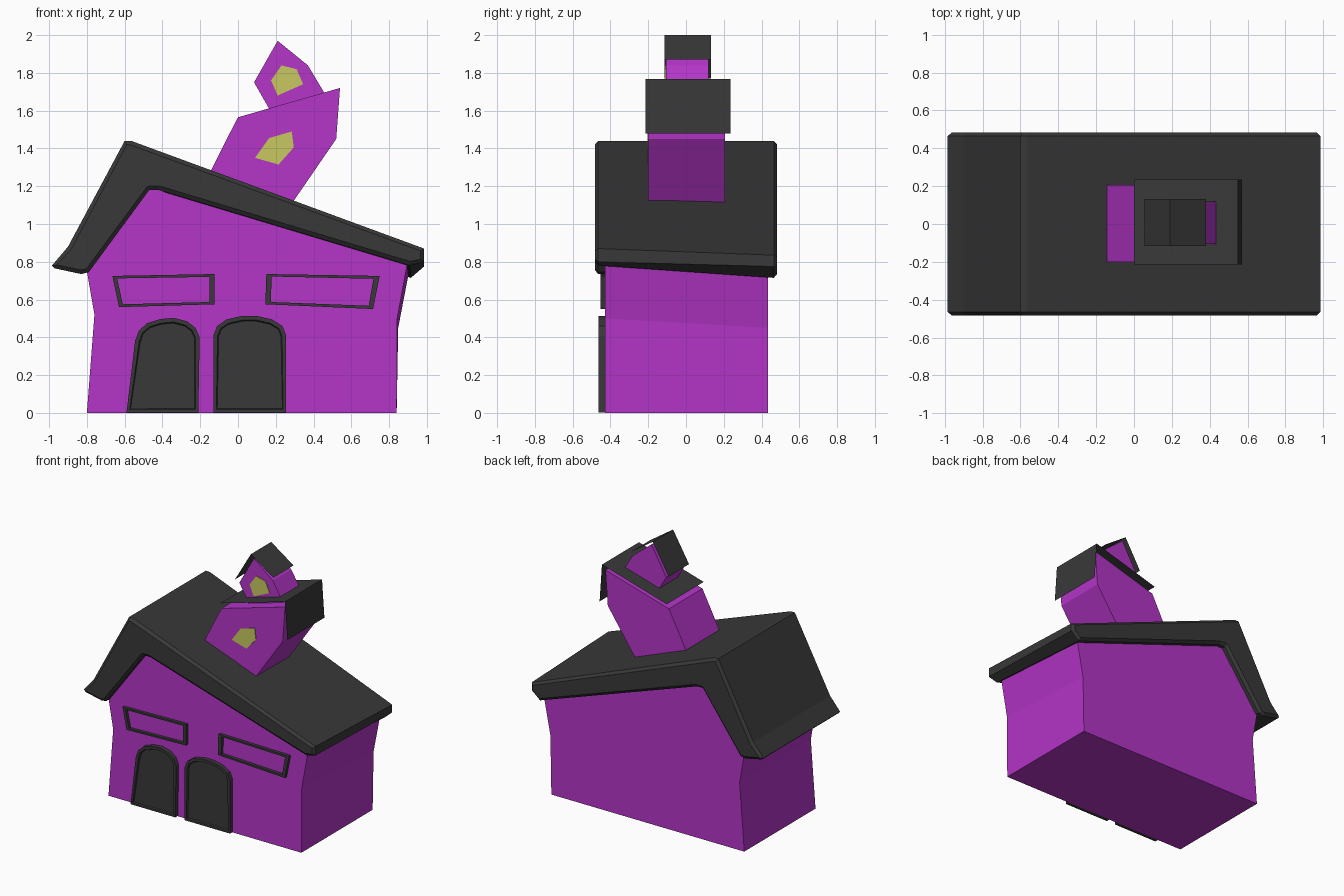
import bpy, bmesh

if "Cube" in bpy.data.objects:
    bpy.data.objects.remove(bpy.data.objects["Cube"])


def material(name, rgb):
    m = bpy.data.materials.new(name)
    m.diffuse_color = (*rgb, 1)
    m.use_nodes = True
    m.node_tree.nodes["Principled BSDF"].inputs["Base Color"].default_value = m.diffuse_color
    return m


PURPLE = material("purple_wall", (0.46, 0.035, 0.58))
DARK = material("dark_trim", (0.04, 0.04, 0.04))
YELLOW = material("yellow_glow", (0.58, 0.58, 0.12))


def finish(bm, name, mat):
    me = bpy.data.meshes.new(name)
    bm.to_mesh(me)
    bm.free()
    me.materials.append(mat)
    ob = bpy.data.objects.new(name, me)
    bpy.context.collection.objects.link(ob)
    return ob


def prism(name, mat, front, y0, y1, back=None, cap=None, rim=None):
    """Extrude an (x, z) profile from y0 to y1; cap = (inset, depth) on both
    ends, rim = (inset, depth) on the front end only."""
    bm = bmesh.new()
    a = [bm.verts.new((x, y0, z)) for x, z in front]
    b = [bm.verts.new((x, y1, z)) for x, z in (back or front)]
    n = len(a)
    caps = [bm.faces.new(a), bm.faces.new(b[::-1])]
    for i in range(n):
        j = (i + 1) % n
        bm.faces.new((a[j], a[i], b[i], b[j]))
    bmesh.ops.recalc_face_normals(bm, faces=bm.faces)
    if cap:
        for f in caps:
            bmesh.ops.inset_region(bm, faces=[f], thickness=cap[0], depth=cap[1])
    if rim:
        bmesh.ops.inset_region(bm, faces=caps[:1], thickness=rim[0], depth=0)
        bmesh.ops.inset_region(bm, faces=caps[:1], thickness=0.006, depth=rim[1])
    return finish(bm, name, mat)


def sheet(name, mat, path, y0, y1):
    """Thin folded roof sheet following an (x, z) path."""
    bm = bmesh.new()
    rows = [[bm.verts.new((x, y, z)) for y in (y0, y1)] for x, z in path]
    for p, q in zip(rows, rows[1:]):
        bm.faces.new((p[0], q[0], q[1], p[1]))
    return finish(bm, name, mat)


def frame(name, mat, outer, inner, y0, y1):
    """Four-sided window frame between two (x, z) outlines."""
    bm = bmesh.new()
    rings = [[bm.verts.new((x, y, z)) for x, z in p]
             for p, y in ((outer, y1), (outer, y0), (inner, y0), (inner, y1))]
    for k in range(4):
        r, s = rings[k], rings[(k + 1) % 4]
        for i in range(4):
            j = (i + 1) % 4
            bm.faces.new((r[i], r[j], s[j], s[i]))
    bmesh.ops.recalc_face_normals(bm, faces=bm.faces)
    return finish(bm, name, mat)


# crooked main house
left = [(-0.42, 1.2), (-0.48, 1.2), (-0.80, 0.75), (-0.76, 0.52), (-0.80, 0)]
prism("house_body", PURPLE,
      [(0.84, 0), (0.843, 0.5), (0.90, 0.81)] + left, -0.43, 0.435,
      back=[(0.84, 0), (0.848, 0.45), (0.905, 0.745)] + left)

# thick main roof with chamfered gable ends
roof_left = [(-0.42, 1.18), (-0.47, 1.18), (-0.79, 0.745), (-0.83, 0.735),
             (-0.97, 0.765), (-0.985, 0.78), (-0.90, 0.88), (-0.60, 1.44),
             (-0.565, 1.44)]
prism("main_roof", DARK,
      roof_left + [(0.985, 0.87), (0.985, 0.80), (0.91, 0.78)], -0.465, 0.465,
      back=roof_left + [(0.985, 0.835), (0.985, 0.775), (0.915, 0.715)],
      cap=(0.022, 0.018))

# leaning tower, its folded roof and window
prism("tower", PURPLE,
      [(-0.16, 1.25), (0.28, 1.10), (0.30, 1.13), (0.52, 1.45), (0.54, 1.72),
       (0.0, 1.565), (-0.07, 1.43)], -0.20, 0.207)
sheet("tower_roof", DARK, [(0.0, 1.61), (0.55, 1.768), (0.57, 1.48)], -0.215, 0.235)
prism("tower_window", YELLOW,
      [(0.09, 1.35), (0.215, 1.315), (0.295, 1.405), (0.285, 1.49), (0.165, 1.455)],
      -0.205, -0.19)

# small turret, its folded roof and window
prism("turret", PURPLE,
      [(0.165, 1.61), (0.46, 1.69), (0.37, 1.84), (0.21, 1.97), (0.085, 1.75)],
      -0.105, 0.12)
sheet("turret_roof", DARK, [(0.055, 1.77), (0.19, 2.0), (0.38, 1.87)], -0.115, 0.132)
prism("turret_window", YELLOW,
      [(0.21, 1.68), (0.345, 1.74), (0.31, 1.82), (0.23, 1.84), (0.175, 1.76)],
      -0.11, -0.095)

# window frames
frame("left_window_frame", DARK,
      [(-0.665, 0.725), (-0.125, 0.735), (-0.125, 0.575), (-0.63, 0.56)],
      [(-0.64, 0.712), (-0.15, 0.72), (-0.15, 0.587), (-0.61, 0.575)], -0.453, -0.42)
frame("right_window_frame", DARK,
      [(0.15, 0.735), (0.75, 0.725), (0.715, 0.55), (0.145, 0.575)],
      [(0.178, 0.722), (0.717, 0.71), (0.692, 0.567), (0.174, 0.587)], -0.453, -0.42)

# arched doors with recessed panels
prism("left_door", DARK,
      [(-0.59, 0.003), (-0.21, 0.003), (-0.203, 0.40), (-0.225, 0.45), (-0.27, 0.485),
       (-0.34, 0.503), (-0.41, 0.497), (-0.48, 0.475), (-0.525, 0.435), (-0.545, 0.38)],
      -0.462, -0.42, rim=(0.022, -0.012))
prism("right_door", DARK,
      [(-0.13, 0.003), (0.255, 0.003), (0.255, 0.41), (0.235, 0.46), (0.18, 0.495),
       (0.10, 0.513), (0.02, 0.513), (-0.06, 0.495), (-0.11, 0.46), (-0.13, 0.41)],
      -0.462, -0.42, rim=(0.022, -0.012))
